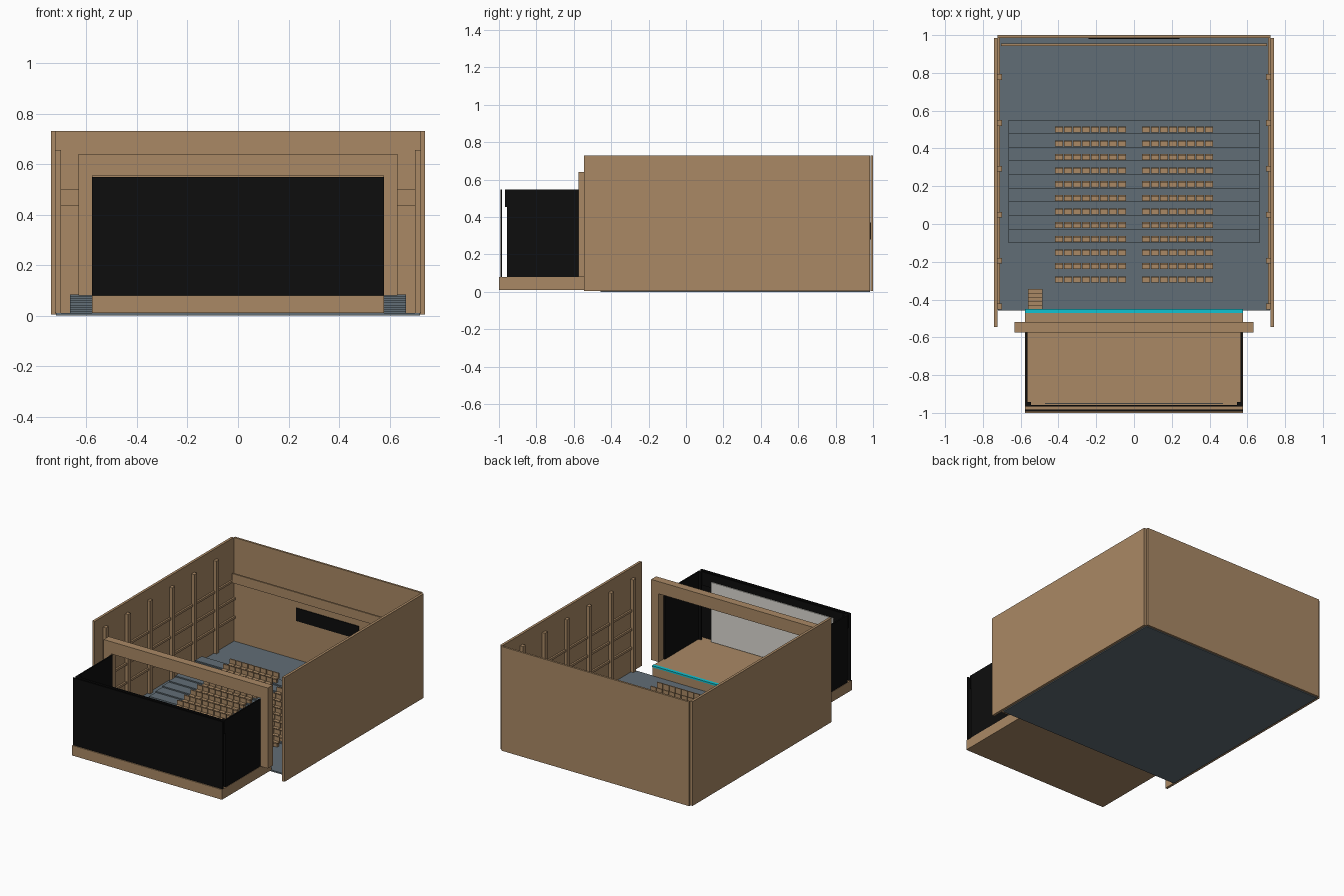
import bpy, bmesh

if "Cube" in bpy.data.objects:
    bpy.data.objects.remove(bpy.data.objects["Cube"])


def material(name, rgb):
    m = bpy.data.materials.new(name)
    m.diffuse_color = (*rgb, 1)
    m.use_nodes = True
    m.node_tree.nodes["Principled BSDF"].inputs["Base Color"].default_value = m.diffuse_color
    return m


WOOD = material("wood", (0.40, 0.25, 0.13))
FLOOR = material("slate_floor", (0.12, 0.155, 0.18))
BLACK = material("black_cloth", (0.004, 0.004, 0.004))
CYAN = material("cyan_edge", (0.005, 0.55, 0.65))
WHITE = material("screen_white", (0.72, 0.70, 0.65))


def boxes(name, mat, items):
    """One object made of boxes given as (x0, x1, y0, y1, z0, z1)."""
    bm = bmesh.new()
    for x0, x1, y0, y1, z0, z1 in items:
        vs = bmesh.ops.create_cube(bm, size=1)["verts"]
        for v in vs:
            v.co.x = x1 if v.co.x > 0 else x0
            v.co.y = y1 if v.co.y > 0 else y0
            v.co.z = z1 if v.co.z > 0 else z0
    me = bpy.data.meshes.new(name)
    bm.to_mesh(me)
    bm.free()
    me.materials.append(mat)
    ob = bpy.data.objects.new(name, me)
    bpy.context.collection.objects.link(ob)
    return ob


def both(items):
    """Add the copies mirrored across x = 0."""
    return items + [(-b[1], -b[0], *b[2:]) for b in items]


G = 0.01          # hall floor level
STAGE = 0.08      # stage level
PITCH = 0.0722    # row spacing

# Hall shell
boxes("hall_floor", FLOOR, [(-0.72, 0.72, -0.457, 0.985, 0, G)])
boxes("side_walls", WOOD, both([(0.722, 0.74, -0.545, 0.985, 0.005, 0.73)]))
boxes("rear_wall", WOOD, [(-0.722, 0.722, 0.986, 1.0, 0.005, 0.73)])

# Wall pilasters and horizontal rails
pilaster_y = [-0.437 + 0.243 * i for i in range(6)]
boxes("wall_pilasters", WOOD,
      both([(0.70, 0.722, y - 0.015, y + 0.015, G, 0.655) for y in pilaster_y]))
boxes("wall_rails", WOOD,
      both([(0.71, 0.722, -0.45, 0.985, z, z + 0.015) for z in (0.17, 0.30, 0.43)]))

# Rear wall fascia and control booth window
boxes("rear_fascia", WOOD, [(-0.705, 0.705, 0.943, 0.955, 0.435, 0.50)])
boxes("booth_window", BLACK, [(-0.24, 0.24, 0.98, 0.987, 0.28, 0.37)])

# Stepped seating tiers
TIER_Y, TIERS, RISE = -0.10, 9, 0.0083
boxes("seating_tiers", FLOOR,
      [(-0.665, 0.665, TIER_Y + i * PITCH, TIER_Y + (i + 1) * PITCH, G, G + (i + 1) * RISE)
       for i in range(TIERS)])

# Seats in two blocks
pans, backs, legs = [], [], []
for row in range(12):
    y = -0.295 + row * PITCH
    step = int((y - TIER_Y) // PITCH) + 1 if y > TIER_Y else 0
    z = G + RISE * step
    for col in range(8):
        x = 0.0425 + col * 0.0476
        pans.append((x, x + 0.043, y - 0.016, y + 0.009, z + 0.024, z + 0.034))
        backs.append((x, x + 0.043, y + 0.008, y + 0.016, z + 0.024, z + 0.064))
        legs.append((x + 0.006, x + 0.037, y - 0.008, y + 0.012, z, z + 0.025))
boxes("seat_pans", WOOD, both(pans))
boxes("seat_backs", WOOD, both(backs))
boxes("seat_bases", WOOD, both(legs))

# Stage platform, lit front edge and access steps
boxes("stage_platform", WOOD, [(-0.577, 0.577, -1.0, -0.453, G, STAGE)])
boxes("stage_edge_strip", CYAN, [(-0.577, 0.577, -0.472, -0.449, 0.071, STAGE + 0.002)])
boxes("stage_steps", WOOD,
      [(-0.56, -0.485, -0.449 + i * 0.0208, -0.449 + (i + 1) * 0.0208, G, 0.07 - i * 0.012)
       for i in range(5)])

# Stage opening frame
boxes("frame_posts", WOOD, both([(0.575, 0.632, -0.575, -0.52, STAGE, 0.555)]))
boxes("frame_header", WOOD, [(-0.632, 0.632, -0.575, -0.52, 0.555, 0.64)])

# Stage drapes and projection screen
boxes("back_drape", BLACK, [(-0.577, 0.577, -0.993, -0.983, STAGE, 0.548)])
boxes("side_drapes", BLACK, both([(0.565, 0.575, -0.957, -0.575, STAGE, 0.548)]))
boxes("rear_valance", BLACK, [(-0.575, 0.575, -0.967, -0.958, 0.455, 0.548)])
boxes("rear_legs", BLACK, both([(0.545, 0.567, -0.957, -0.943, STAGE, 0.548)]))
boxes("projection_screen", WHITE, [(-0.47, 0.47, -0.953, -0.947, STAGE + 0.005, 0.50)])
